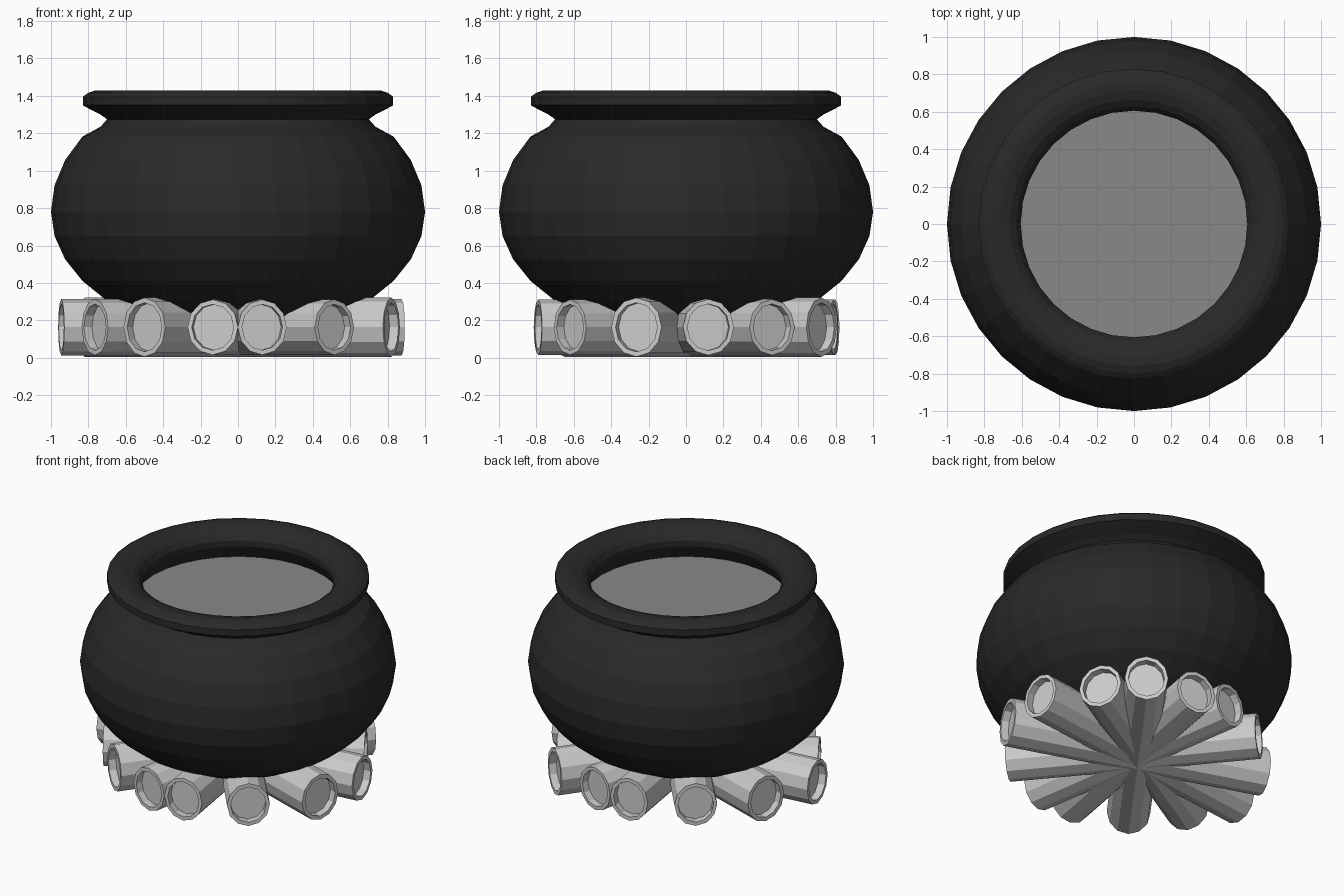
import bpy, bmesh, math
from mathutils import Vector, Matrix

if "Cube" in bpy.data.objects:
    bpy.data.objects.remove(bpy.data.objects["Cube"])


def make_object(name, bm, color=None):
    bmesh.ops.recalc_face_normals(bm, faces=bm.faces)
    mesh = bpy.data.meshes.new(name)
    bm.to_mesh(mesh)
    bm.free()
    obj = bpy.data.objects.new(name, mesh)
    bpy.context.collection.objects.link(obj)
    if color:
        mat = bpy.data.materials.new(name + "_material")
        mat.diffuse_color = (*color, 1)
        mat.use_nodes = True
        mat.node_tree.nodes["Principled BSDF"].inputs["Base Color"].default_value = mat.diffuse_color
        mesh.materials.append(mat)
    return obj


def lathe(bm, profile, segments):
    verts = [bm.verts.new((r, 0, z)) for r, z in profile]
    edges = [bm.edges.new(pair) for pair in zip(verts, verts[1:])]
    bmesh.ops.spin(bm, geom=verts + edges, cent=(0, 0, 0), axis=(0, 0, 1),
                   angle=math.tau, steps=segments, use_merge=True)
    bmesh.ops.remove_doubles(bm, verts=bm.verts, dist=0.0005)


# Pot: squashed round belly, pinched neck and rolled rim
belly = []
for i in range(12):
    a = math.radians(-90 + 11.25 * i)
    height = 0.665 if a < 0 else 0.725
    belly.append((math.cos(a), 0.78 + height * math.sin(a)))
belly[0] = (0, belly[0][1])
rim = [(0.735, 1.235), (0.70, 1.275), (0.735, 1.30), (0.79, 1.328),
       (0.83, 1.35), (0.83, 1.395), (0.80, 1.417), (0.76, 1.43),
       (0.715, 1.428), (0.665, 1.413), (0.63, 1.388), (0.606, 1.35),
       (0.606, 1.31), (0.66, 1.21)]
bm = bmesh.new()
lathe(bm, belly + rim, 32)
make_object("pot", bm, (0.022, 0.022, 0.022))

# Liquid surface inside the neck
bm = bmesh.new()
bmesh.ops.create_circle(bm, cap_ends=True, segments=32, radius=0.66,
                        matrix=Matrix.Translation((0, 0, 1.215)))
make_object("liquid", bm, (0.25, 0.25, 0.25))


# Firewood: logs crossing under the pot, each end slightly hollowed
def log(name, start, end, radius, tall):
    a, b = Vector((*start, tall)), Vector((*end, tall))
    a.z = b.z = 0.163
    half = (b - a).length / 2
    inner, deep = radius * 0.83, half - 0.05
    bm = bmesh.new()
    lathe(bm, [(0, -deep), (inner, -deep), (inner, -half), (radius, -half),
               (radius, half), (inner, half), (inner, deep), (0, deep)], 12)
    obj = make_object(name, bm)
    obj.matrix_world = (Matrix.Translation((a + b) / 2)
                        @ (b - a).to_track_quat('Z', 'Y').to_matrix().to_4x4()
                        @ Matrix.Diagonal((1, tall / radius, 1, 1)))


logs = [((-0.82, 0.29), (0.82, -0.265), 0.142, 0.158),
        ((-0.945, -0.10), (0.875, 0.12), 0.137, 0.150),
        ((-0.765, -0.38), (0.665, 0.46), 0.140, 0.150),
        ((-0.50, -0.65), (0.505, 0.725), 0.138, 0.158),
        ((-0.135, -0.79), (0.15, 0.79), 0.137, 0.148),
        ((0.13, -0.79), (-0.12, 0.80), 0.132, 0.148),
        ((0.515, -0.62), (-0.51, 0.62), 0.136, 0.148)]
for i, spec in enumerate(logs, 1):
    log(f"log_{i}", *spec)
